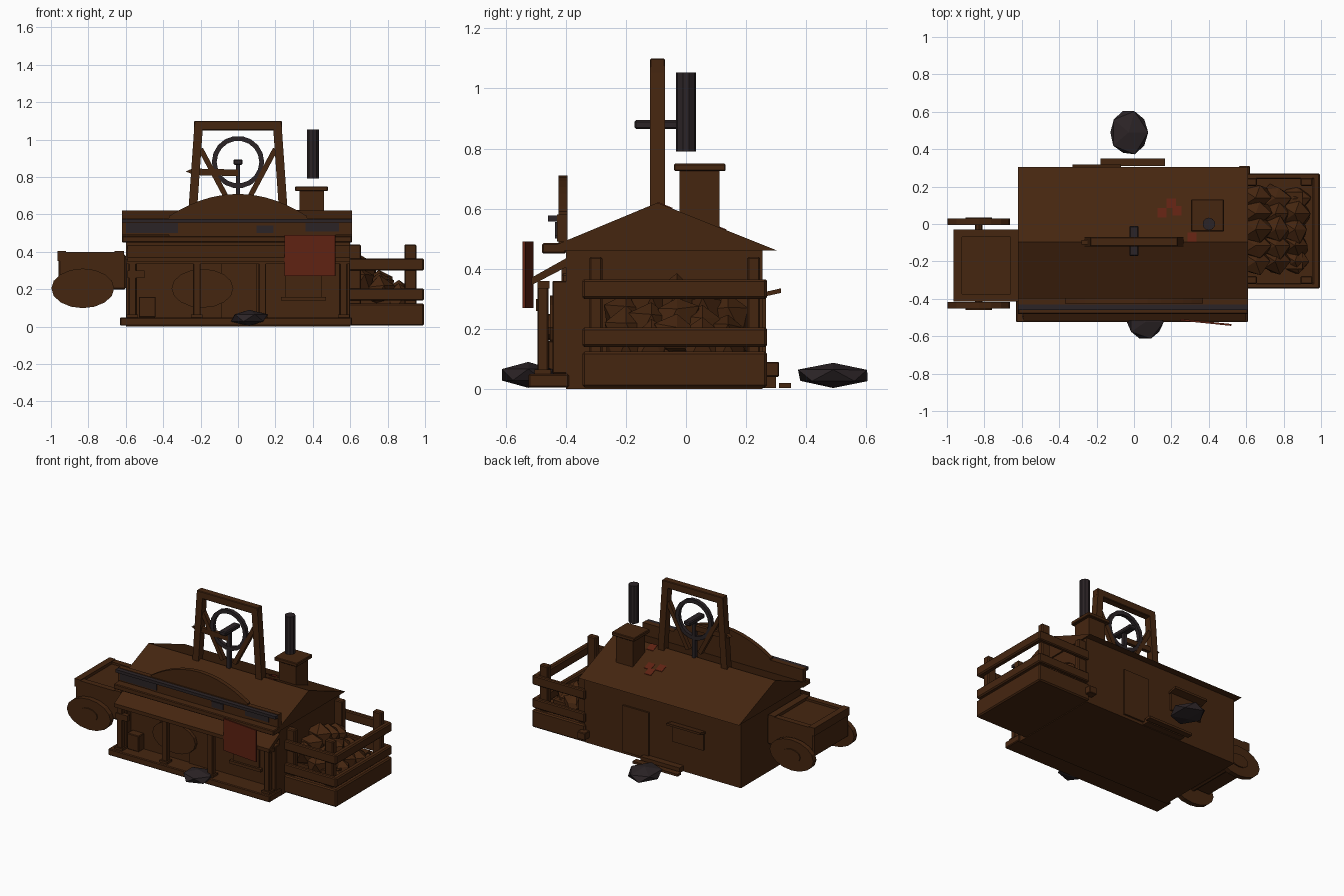
import bpy, bmesh, math, random
from mathutils import Vector, Matrix

random.seed(4)
if "Cube" in bpy.data.objects:
    bpy.data.objects.remove(bpy.data.objects["Cube"])


def material(name, rgb):
    m = bpy.data.materials.new(name)
    m.use_nodes = True
    m.diffuse_color = (*rgb, 1)
    m.node_tree.nodes["Principled BSDF"].inputs["Base Color"].default_value = (*rgb, 1)
    return m


WOOD = material("brown wood", (0.06, 0.019, 0.005))
IRON = material("dark iron", (0.024, 0.017, 0.019))
RUST = material("rust red", (0.115, 0.016, 0.006))


def finish(name, bm, mat=WOOD):
    bmesh.ops.recalc_face_normals(bm, faces=bm.faces)
    me = bpy.data.meshes.new(name)
    bm.to_mesh(me)
    bm.free()
    me.materials.append(mat)
    ob = bpy.data.objects.new(name, me)
    bpy.context.collection.objects.link(ob)
    return ob


def box(name, x, y, z, mat=WOOD, bevel=0.0):
    """Box from its ranges along x, y and z."""
    bm = bmesh.new()
    bmesh.ops.create_cube(bm, size=1)
    for v in bm.verts:
        v.co = [r[0] if c < 0 else r[1] for c, r in zip(v.co, (x, y, z))]
    if bevel:
        bmesh.ops.bevel(bm, geom=bm.edges[:], offset=bevel, segments=1, affect='EDGES')
    return finish(name, bm, mat)


def prism(name, pts, axis, lo, hi, mat=WOOD):
    """Extrude a (y, z) profile along x, or an (x, z) profile along y."""
    bm = bmesh.new()
    place = (lambda p, t: (t, p[0], p[1])) if axis == 'x' else (lambda p, t: (p[0], t, p[1]))
    face = bm.faces.new([bm.verts.new(place(p, lo)) for p in pts])
    new = bmesh.ops.extrude_face_region(bm, geom=[face])["geom"]
    shift = Vector((hi - lo, 0, 0) if axis == 'x' else (0, hi - lo, 0))
    bmesh.ops.translate(bm, vec=shift, verts=[g for g in new if isinstance(g, bmesh.types.BMVert)])
    return finish(name, bm, mat)


def beam(name, a, b, width, y, mat=WOOD):
    """Square-ended beam in the x-z plane between two points."""
    a, b = Vector(a), Vector(b)
    d = (b - a).normalized()
    n = Vector((-d.y, d.x)) * width / 2
    return prism(name, [a + n, b + n, b - n, a - n], 'y', *y, mat)


def cylinder(name, centre, radius, length, axis='z', sides=10, mat=WOOD, squash=1.0):
    bm = bmesh.new()
    bmesh.ops.create_cone(bm, cap_ends=True, segments=sides, radius1=radius,
                          radius2=radius, depth=length)
    if axis == 'y':
        bmesh.ops.rotate(bm, verts=bm.verts, matrix=Matrix.Rotation(math.pi / 2, 3, 'X'))
    bmesh.ops.scale(bm, verts=bm.verts, vec=(1, 1, squash))
    bmesh.ops.translate(bm, verts=bm.verts, vec=centre)
    return finish(name, bm, mat)


def rock(name, centre, size, mat=WOOD, level=1, jitter=0.1):
    bm = bmesh.new()
    bmesh.ops.create_icosphere(bm, subdivisions=level, radius=1)
    for v in bm.verts:
        v.co *= 1 + random.uniform(-jitter, jitter)
        v.co = [c + s * k for c, s, k in zip(centre, size, v.co)]
    return finish(name, bm, mat)


# House body and roof
box("house_walls", (-0.6, 0.6), (-0.4, 0.255), (0, 0.47))
prism("main_roof", [(-0.48, 0.46), (-0.095, 0.62), (0.305, 0.46)], 'x', -0.62, 0.61)
for i, (x, y) in enumerate([(0.2, 0.11), (0.15, 0.06), (0.23, 0.07), (0.31, -0.07)]):
    top = lambda t: 0.62 - 0.4 * (t + 0.095) + 0.003
    prism(f"roof_rust_patch_{i}", [(y - 0.025, top(y - 0.025)), (y + 0.025, top(y + 0.025)),
          (y + 0.025, top(y + 0.025) - 0.006), (y - 0.025, top(y - 0.025) - 0.006)],
          'x', x - 0.025, x + 0.025, RUST)

# Front parapet with arched sign and iron band
box("parapet_board", (-0.62, 0.61), (-0.43, -0.395), (0.49, 0.58))
arch = [(0.37 * math.cos(t), 0.575 + 0.135 * math.sin(t))
        for t in (math.pi * i / 16 for i in range(17))]
arch = [(x, 0.59 + 0.12 * (1 - (x / 0.37) ** 2)) for x, z in arch]
prism("arched_sign", arch + [(-0.37, 0.47), (0.37, 0.47)], 'y', -0.425, -0.395)
box("parapet_band", (-0.62, 0.61), (-0.46, -0.41), (0.557, 0.577), IRON)
for i, (a, b, c, d) in enumerate([(-0.6, -0.32, 0.5, 0.555), (0.1, 0.19, 0.5, 0.54),
                                  (0.36, 0.54, 0.51, 0.555)]):
    box(f"iron_patch_{i}", (a, b), (-0.436, -0.43), (c, d), IRON)
box("eave_trim", (-0.62, 0.61), (-0.48, -0.4), (0.45, 0.485), bevel=0.005)

# Porch
box("porch_floor", (-0.63, 0.61), (-0.525, -0.39), (0.005, 0.05), bevel=0.005)
prism("porch_roof", [(-0.515, 0.345), (-0.515, 0.37), (-0.39, 0.44), (-0.39, 0.41)],
      'x', -0.59, 0.6)
box("porch_lintel", (-0.6, 0.6), (-0.495, -0.455), (0.335, 0.36))
for i, x in enumerate((-0.565, -0.22, 0.13, 0.565)):
    box(f"porch_post_{i}", (x - 0.02, x + 0.02), (-0.495, -0.458), (0.05, 0.345), bevel=0.004)
    box(f"post_foot_{i}", (x - 0.03, x + 0.03), (-0.505, -0.45), (0.045, 0.065))
for s in (-1, 1):
    box(f"corner_pilaster_{s}", (s * 0.57 - 0.03, s * 0.57 + 0.03), (-0.445, -0.39), (0.05, 0.36),
        bevel=0.004)
box("front_door", (-0.09, 0.1), (-0.41, -0.395), (0.05, 0.335))
box("front_window", (0.25, 0.45), (-0.41, -0.395), (0.16, 0.32))
box("front_window_sill", (0.23, 0.47), (-0.425, -0.395), (0.14, 0.16))
box("porch_crate", (-0.53, -0.44), (-0.46, -0.4), (0.05, 0.16), bevel=0.004)
box("post_bracket", (-0.59, -0.5), (-0.5, -0.47), (0.26, 0.3))
cylinder("porch_wheel", (-0.19, -0.42, 0.205), 0.165, 0.025, 'y', 16, squash=0.63)

# Hanging red sign
sign = box("red_sign", (-0.136, 0.136), (-0.005, 0.005), (0.27, 0.49), RUST)
sign.location = (0.385, -0.526, 0)
sign.rotation_euler.z = -0.1

# Back door, window, awning and steps
box("back_door", (0.1, 0.3), (0.25, 0.267), (0.02, 0.34))
box("back_window", (-0.32, -0.08), (0.25, 0.267), (0.19, 0.32))
prism("back_window_awning", [(0.25, 0.305), (0.25, 0.32), (0.317, 0.335), (0.317, 0.32)],
      'x', -0.33, -0.07)
box("back_step", (-0.18, 0.165), (0.31, 0.35), (0.004, 0.02))
box("back_step_rail", (-0.16, 0.14), (0.25, 0.3), (0.004, 0.04))
box("back_corner_block", (0.56, 0.62), (0.255, 0.31), (0.04, 0.09), bevel=0.004)

# Head frame with winding wheel on the ridge
FRAME = (-0.12, -0.07)
for s in (-1, 1):
    beam(f"frame_leg_{s}", (s * 0.245, 0.58), (s * 0.21, 1.08), 0.046, FRAME)
    beam(f"frame_brace_{s}", (s * 0.2, 0.95), (s * 0.045, 0.66), 0.028, (-0.11, -0.08))
box("frame_top", (-0.235, 0.235), FRAME, (1.05, 1.1), bevel=0.004)
bm = bmesh.new()
R, r, y0 = 0.127, 0.013, -0.095
ring = [bm.verts.new((R + dx, y0 + dy, 0)) for dx, dy in ((r, -r), (r, r), (-r, r), (-r, -r))]
edges = [bm.edges.new((ring[i], ring[(i + 1) % 4])) for i in range(4)]
bmesh.ops.spin(bm, geom=ring + edges, cent=(0, y0, 0), axis=(0, 1, 0), angle=math.tau,
               steps=18, use_merge=True)
bmesh.ops.remove_doubles(bm, verts=bm.verts, dist=0.0005)
finish("winding_wheel", bm, IRON).location.z = 0.88
box("wheel_axle", (-0.025, 0.025), (-0.172, -0.01), (0.865, 0.895), IRON, 0.006)
box("axle_post", (-0.012, 0.012), (-0.107, -0.083), (0.6, 0.88), IRON)
prism("pointer_plank", [(-0.28, 0.83), (-0.22, 0.855), (-0.22, 0.845), (0, 0.84),
                        (0, 0.805), (-0.22, 0.81), (-0.22, 0.805)], 'y', -0.11, -0.085)

# Chimney and stove pipe
box("chimney", (0.33, 0.46), (-0.022, 0.112), (0.45, 0.73))
box("chimney_cap", (0.305, 0.48), (-0.04, 0.132), (0.725, 0.75), bevel=0.004)
cylinder("stove_pipe", (0.4, 0, 0.922), 0.034, 0.262, sides=10, mat=IRON)

# Ore pen at the side
box("pen_base", (0.59, 0.995), (-0.345, 0.27), (0.005, 0.125), bevel=0.008)
for i, z in enumerate(((0.14, 0.205), (0.3, 0.365))):
    box(f"pen_end_rail_{i}", (0.955, 0.995), (-0.345, 0.27), z, bevel=0.008)
    box(f"pen_front_rail_{i}", (0.59, 0.99), (-0.345, -0.315), z, bevel=0.006)
    box(f"pen_back_rail_{i}", (0.59, 0.99), (0.24, 0.27), z, bevel=0.006)
for y in (-0.3, 0.225):
    for x in (0.625, 0.922):
        box("pen_post", (x - 0.032, x + 0.032), (y - 0.022, y + 0.022), (0.11, 0.44), bevel=0.006)
for i in range(5):
    for j in range(3):
        x, y = 0.65 + 0.105 * j, -0.2 + 0.085 * i
        high = 0.31 - 0.55 * (x - 0.65) - 0.35 * abs(y + 0.04)
        rock("ore_lump", (x, y, high - 0.02), (0.085, 0.075, 0.09), jitter=0.18)
box("ore_bed", (0.6, 0.9), (-0.24, 0.17), (0.12, 0.18))

# Cart at the other side
box("cart_body", (-0.96, -0.6), (-0.415, -0.03), (0.2, 0.385), bevel=0.008)
for y in ((-0.415, -0.375), (-0.07, -0.03)):
    box("cart_side_rim", (-0.96, -0.61), y, (0.36, 0.4))
for x in ((-0.965, -0.92), (-0.66, -0.61)):
    box("cart_end_rim", x, (-0.415, -0.03), (0.35, 0.405))
for y, s in ((-0.435, -1), (0.012, 1)):
    cylinder("cart_wheel", (-0.83, y, 0.205), 0.168, 0.034, 'y', 16, squash=0.63)
    cylinder("cart_hub", (-0.83, y + s * 0.018, 0.205), 0.07, 0.012, 'y', 12, squash=0.63)
cylinder("cart_axle", (-0.83, -0.21, 0.205), 0.02, 0.44, 'y', 8)

# Loose boulders
rock("front_boulder", (0.06, -0.525, 0.047), (0.107, 0.1, 0.042), IRON, 1, 0.04)
rock("back_boulder", (-0.028, 0.49, 0.045), (0.114, 0.134, 0.042), IRON, 1, 0.04)
